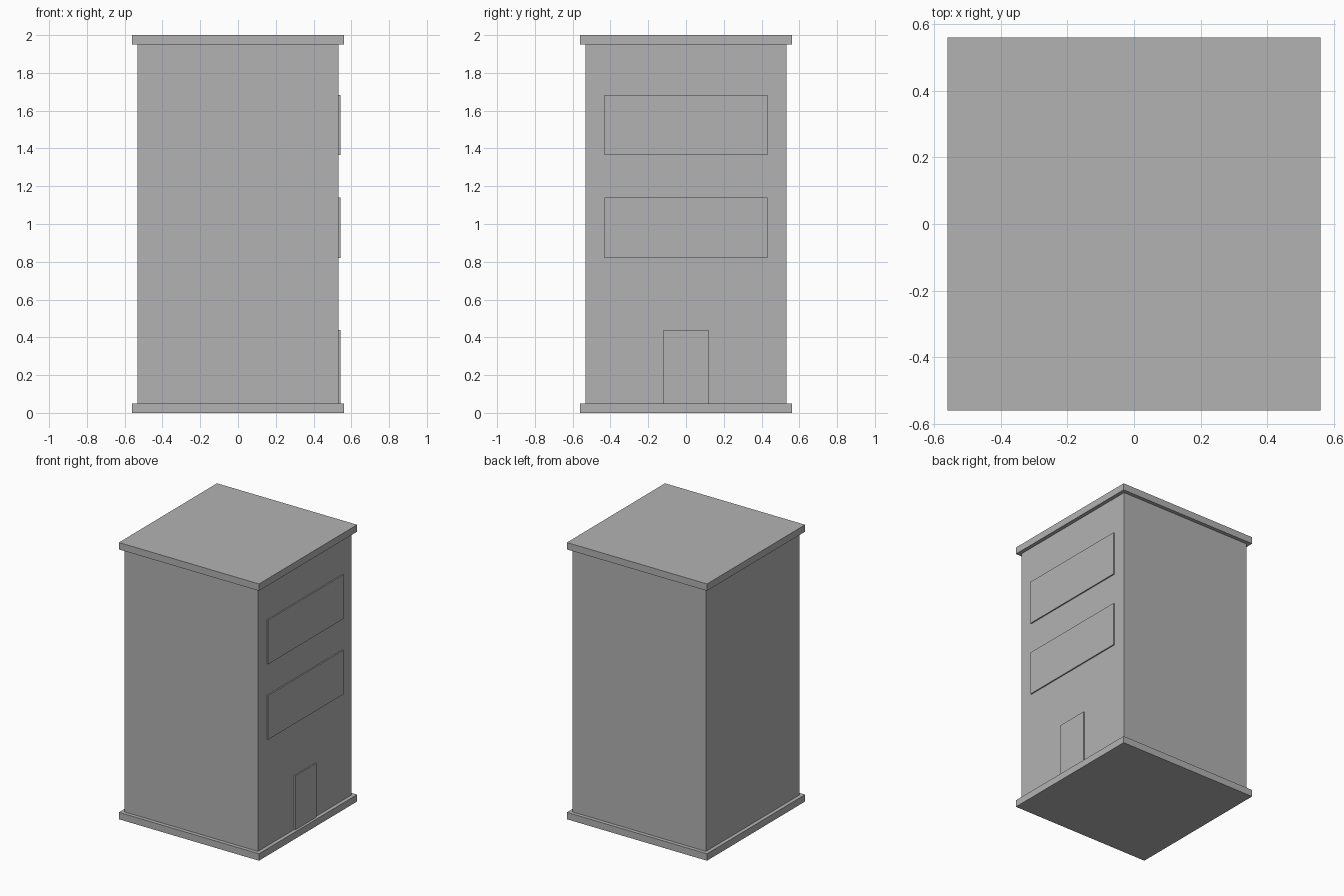
import bpy

if "Cube" in bpy.data.objects:
    bpy.data.objects.remove(bpy.data.objects["Cube"])

# Single flat grey for the whole building
grey = bpy.data.materials.new("plain_grey")
grey.diffuse_color = (0.448, 0.448, 0.448, 1.0)
grey.use_nodes = True
grey.node_tree.nodes["Principled BSDF"].inputs["Base Color"].default_value = grey.diffuse_color


def box(name, lo, hi):
    """Axis-aligned box between two corners."""
    centre = [(a + b) / 2 for a, b in zip(lo, hi)]
    bpy.ops.mesh.primitive_cube_add(size=1, location=centre)
    ob = bpy.context.object
    ob.name = name
    ob.scale = [b - a for a, b in zip(lo, hi)]
    bpy.ops.object.transform_apply(location=False, rotation=False, scale=True)
    ob.data.materials.append(grey)
    return ob


WALL = 0.533    # half width of the tower
SLAB = 0.56     # half width of base and roof
FACE = 0.542    # outer face of windows and door

# Base slab, tower and roof slab
box("base_slab", (-SLAB, -SLAB, 0), (SLAB, SLAB, 0.05))
box("tower_walls", (-WALL, -WALL, 0.05), (WALL, WALL, 1.95))
box("roof_slab", (-SLAB, -SLAB, 1.95), (SLAB, SLAB, 2.0))

# Wide windows on the right side
for name, z0 in (("lower_window", 0.82), ("upper_window", 1.365)):
    box(name, (WALL, -0.431, z0), (FACE, 0.431, z0 + 0.319))

# Door below the windows
box("door", (WALL, -0.12, 0.05), (FACE, 0.12, 0.44))
